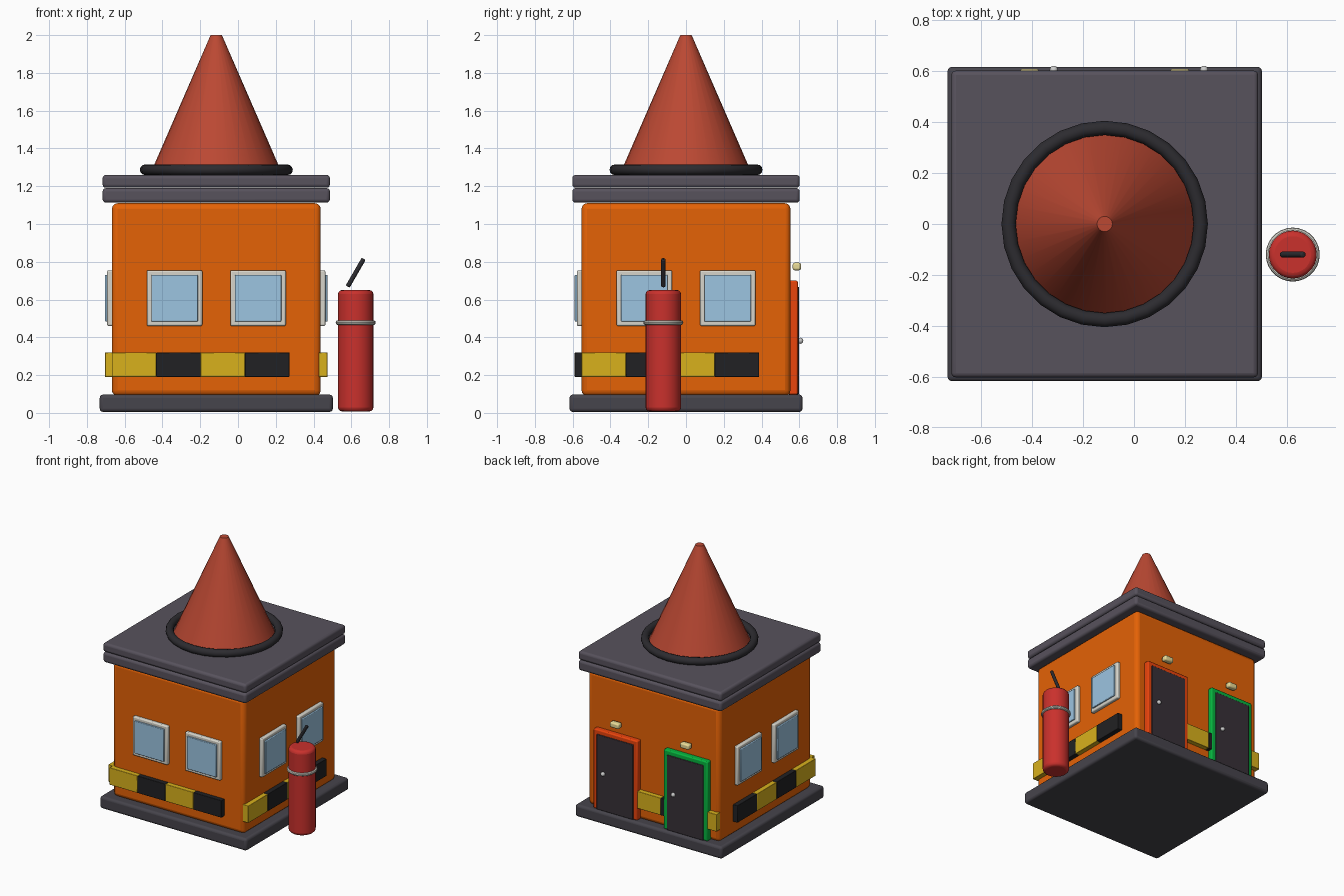
import bpy, math
from mathutils import Vector

if "Cube" in bpy.data.objects:
    bpy.data.objects.remove(bpy.data.objects["Cube"])

CX = -0.115   # house centre in x
HALF = 0.553  # half width of the house walls


def mat(name, r, g, b):
    m = bpy.data.materials.new(name)
    m.diffuse_color = [(c / 255) ** 2.2 for c in (r, g, b)] + [1]
    m.use_nodes = True
    m.node_tree.nodes["Principled BSDF"].inputs["Base Color"].default_value = m.diffuse_color
    return m


ORANGE = mat("orange", 228, 98, 14)
SLATE = mat("slate", 88, 83, 93)
BASE = mat("base_grey", 72, 70, 77)
RUBBER = mat("rubber", 48, 47, 51)
CONE = mat("cone_red", 186, 74, 54)
FRAME = mat("frame_white", 214, 212, 202)
GLASS = mat("glass", 155, 195, 224)
YELLOW = mat("yellow", 216, 176, 34)
BLACK = mat("black", 38, 38, 40)
RED = mat("red", 200, 52, 48)
DOOR = mat("door_dark", 58, 52, 58)
DOOR_RED = mat("door_red", 235, 70, 20)
GREEN = mat("door_green", 15, 180, 65)
LAMP = mat("lamp_cream", 232, 218, 150)
METAL = mat("metal", 205, 205, 208)


def finish(name, material, bevel=0, segments=3):
    o = bpy.context.object
    o.name = name
    o.data.materials.append(material)
    if bevel:
        b = o.modifiers.new("bevel", "BEVEL")
        b.width, b.segments, b.limit_method = bevel, segments, "ANGLE"
        b.angle_limit = math.radians(40)
    bpy.ops.object.shade_smooth_by_angle(angle=math.radians(35))
    return o


def box(name, lo, hi, material, bevel=0.006, segments=2):
    lo, hi = Vector(lo), Vector(hi)
    bpy.ops.mesh.primitive_cube_add(size=1, location=(lo + hi) / 2)
    bpy.context.object.scale = hi - lo
    bpy.ops.object.transform_apply(location=False, rotation=False, scale=True)
    return finish(name, material, bevel, segments)


def slab(name, half, z0, z1, material, bevel):
    box(name, (CX - half, -half, z0), (CX + half, half, z1), material, bevel, 3)


def wall_box(name, side, u0, u1, z0, z1, out, material, bevel=0.006, inset=0.01):
    """Box on a wall: u runs along the wall, out is how far it sticks out."""
    a, b = HALF - inset, HALF + out
    if side in ("front", "left"):
        a, b = -b, -a
    if side in ("front", "back"):
        return box(name, (CX + u0, a, z0), (CX + u1, b, z1), material, bevel)
    return box(name, (CX + a, u0, z0), (CX + b, u1, z1), material, bevel)


# Base, walls and two roof slabs
slab("base", 0.617, 0.005, 0.097, BASE, 0.018)
slab("walls", HALF, 0.09, 1.11, ORANGE, 0.03)
slab("roof_lower", 0.602, 1.113, 1.19, SLATE, 0.018)
slab("roof_upper", 0.602, 1.192, 1.26, SLATE, 0.018)

# Cone roof with rubber ring
bpy.ops.mesh.primitive_cone_add(vertices=32, radius1=0.352, radius2=0.03, depth=0.74,
                                location=(CX, 0, 1.63))
finish("roof_cone", CONE)
bpy.ops.mesh.primitive_torus_add(major_radius=0.377, minor_radius=0.028, major_segments=28,
                                 minor_segments=12, location=(CX, 0, 1.287))
finish("cone_ring", RUBBER)

# Windows on three walls
for side in ("front", "right", "left"):
    for n, u in (("a", -0.221), ("b", 0.221)):
        wall_box(f"{side}_window_frame_{n}", side, u - 0.147, u + 0.147, 0.46, 0.755,
                 0.025, FRAME, 0.008)
        wall_box(f"{side}_window_glass_{n}", side, u - 0.123, u + 0.123, 0.484, 0.731,
                 0.036, GLASS, 0.004)

# Hazard stripe blocks around all walls
for side in ("front", "right", "back", "left"):
    for i in range(4):
        u = -HALF + i * 0.235
        wall_box(f"{side}_stripe_{i}", side, u, u + 0.235, 0.19, 0.32, 0.036,
                 BLACK if i % 2 else YELLOW, 0.003)

# Back doors with knob and lamp
for n, u, colour in (("red", 0.295, DOOR_RED), ("green", -0.295, GREEN)):
    wall_box(f"{n}_door_frame", "back", u - 0.185, u + 0.185, 0.097, 0.70, 0.039, colour, 0.008)
    wall_box(f"{n}_door_leaf", "back", u - 0.153, u + 0.153, 0.098, 0.667, 0.046, DOOR, 0.004)
    wall_box(f"{n}_door_lamp", "back", u - 0.038, u + 0.038, 0.755, 0.795, 0.056, LAMP,
             0.01, -0.012)
    bpy.ops.mesh.primitive_uv_sphere_add(segments=16, ring_count=10, radius=0.016,
                                         location=(CX + u + 0.095, 0.605, 0.382))
    finish(f"{n}_door_knob", METAL)

# Fire extinguisher: tank, band, lever
EX, EY = 0.623, -0.12
bpy.ops.mesh.primitive_cylinder_add(vertices=28, radius=0.094, depth=0.643,
                                    location=(EX, EY, 0.329))
finish("extinguisher_tank", RED, 0.022)
bpy.ops.mesh.primitive_torus_add(major_radius=0.093, minor_radius=0.013, major_segments=28,
                                 minor_segments=10, location=(EX, EY, 0.478))
finish("extinguisher_band", FRAME)
bpy.ops.mesh.primitive_cylinder_add(vertices=12, radius=0.012, depth=0.17,
                                    location=(EX, EY, 0.742),
                                    rotation=(0, math.radians(30), 0))
finish("extinguisher_lever", RUBBER, 0.006, 2)
